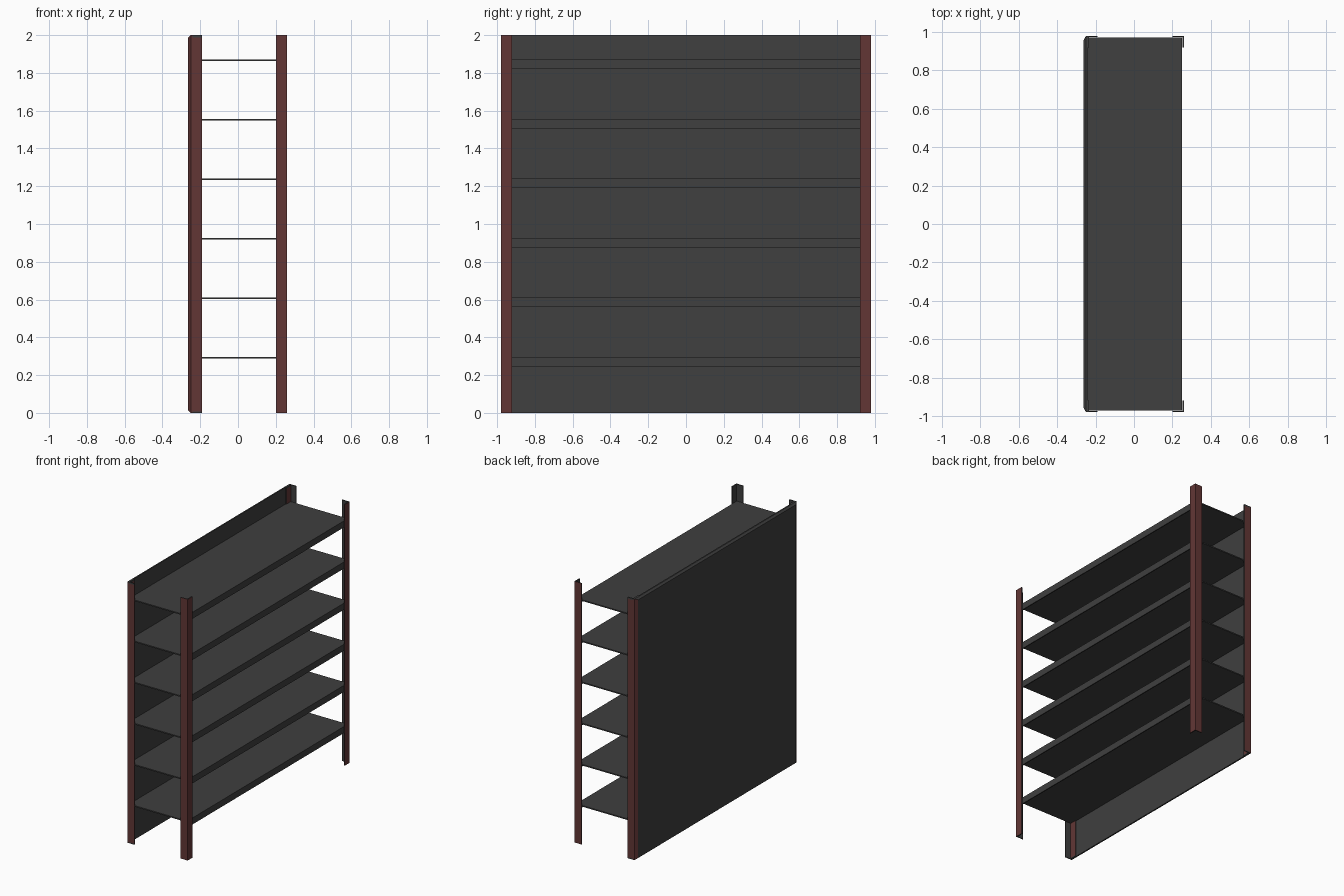
import bpy, bmesh

if "Cube" in bpy.data.objects:
    bpy.data.objects.remove(bpy.data.objects["Cube"])


def material(name, col):
    m = bpy.data.materials.new(name)
    m.diffuse_color = (*col, 1)
    m.use_nodes = True
    m.node_tree.nodes["Principled BSDF"].inputs["Base Color"].default_value = m.diffuse_color
    return m


GREY = material("dark grey metal", (0.05, 0.05, 0.05))
RED = material("dark red paint", (0.122, 0.037, 0.036))


def finish(name, bm, is_red):
    """Store the mesh; is_red(normal, centre) picks the painted faces."""
    bmesh.ops.recalc_face_normals(bm, faces=bm.faces)
    bm.normal_update()
    for f in bm.faces:
        f.material_index = int(is_red(f.normal, f.calc_center_median()))
    me = bpy.data.meshes.new(name)
    bm.to_mesh(me)
    bm.free()
    me.materials.append(GREY)
    me.materials.append(RED)
    ob = bpy.data.objects.new(name, me)
    bpy.context.collection.objects.link(ob)
    return ob


def prism(name, pts, axis, levels, is_red):
    """Extrude a closed profile through several levels along y or z."""
    bm = bmesh.new()
    rings = []
    for t in levels:
        rings.append([bm.verts.new((a, t, b) if axis == "y" else (a, b, t))
                      for a, b in pts])
    n = len(pts)
    for lo, hi in zip(rings, rings[1:]):
        for i in range(n):
            j = (i + 1) % n
            bm.faces.new((lo[i], lo[j], hi[j], hi[i]))
    bm.faces.new(rings[0])
    bm.faces.new(rings[-1])
    return finish(name, bm, is_red)


# Back panel: three rectangles lofted along x, giving a bevelled rear edge
bm = bmesh.new()
rings = []
for x, hy, inset in ((-0.264, 0.955, 0.012), (-0.25, 0.98, 0), (-0.24, 0.98, 0)):
    rings.append([bm.verts.new((x, sy * hy, z)) for sy, z in (
        (-1, inset), (1, inset), (1, 2 - inset), (-1, 2 - inset))])
for a, b in zip(rings, rings[1:]):
    for i in range(4):
        j = (i + 1) % 4
        bm.faces.new((a[i], a[j], b[j], b[i]))
bm.faces.new(rings[0])
bm.faces.new(rings[-1])
finish("back_panel", bm, lambda n, c: abs(n.y) > 0.3)

for s, side in ((-1, "near"), (1, "far")):
    # Front angle posts, painted on the outer faces only
    front = [(0.20, 0.98), (0.26, 0.98), (0.26, 0.92), (0.252, 0.92),
             (0.252, 0.973), (0.20, 0.973)]
    prism(f"front_post_{side}", [(x, s * y) for x, y in front], "z", (0, 2),
          lambda n, c: n.x > 0.5 and c.x > 0.255 or n.y * s > 0.5 and abs(c.y) > 0.975)

    # Rear angle posts with unpainted tips
    rear = [(-0.24, 0.98), (-0.19, 0.98), (-0.19, 0.973), (-0.234, 0.973),
            (-0.234, 0.92), (-0.24, 0.92)]
    prism(f"rear_post_{side}", [(x, s * y) for x, y in rear], "z",
          (0, 0.008, 1.988, 2),
          lambda n, c: 0.01 < c.z < 1.98 and (
              n.y * s > 0.5 and abs(c.y) > 0.975 or n.x > 0.5 and c.x < -0.2))

# Six shelves with a folded front lip
for k in range(6):
    z = 0.296 + 0.315 * k
    profile = [(-0.24, z), (0.25, z), (0.25, z - 0.05), (0.242, z - 0.05),
               (0.242, z - 0.009), (-0.24, z - 0.009)]
    prism(f"shelf_{k + 1}", profile, "y", (-0.972, 0.972), lambda n, c: False)
